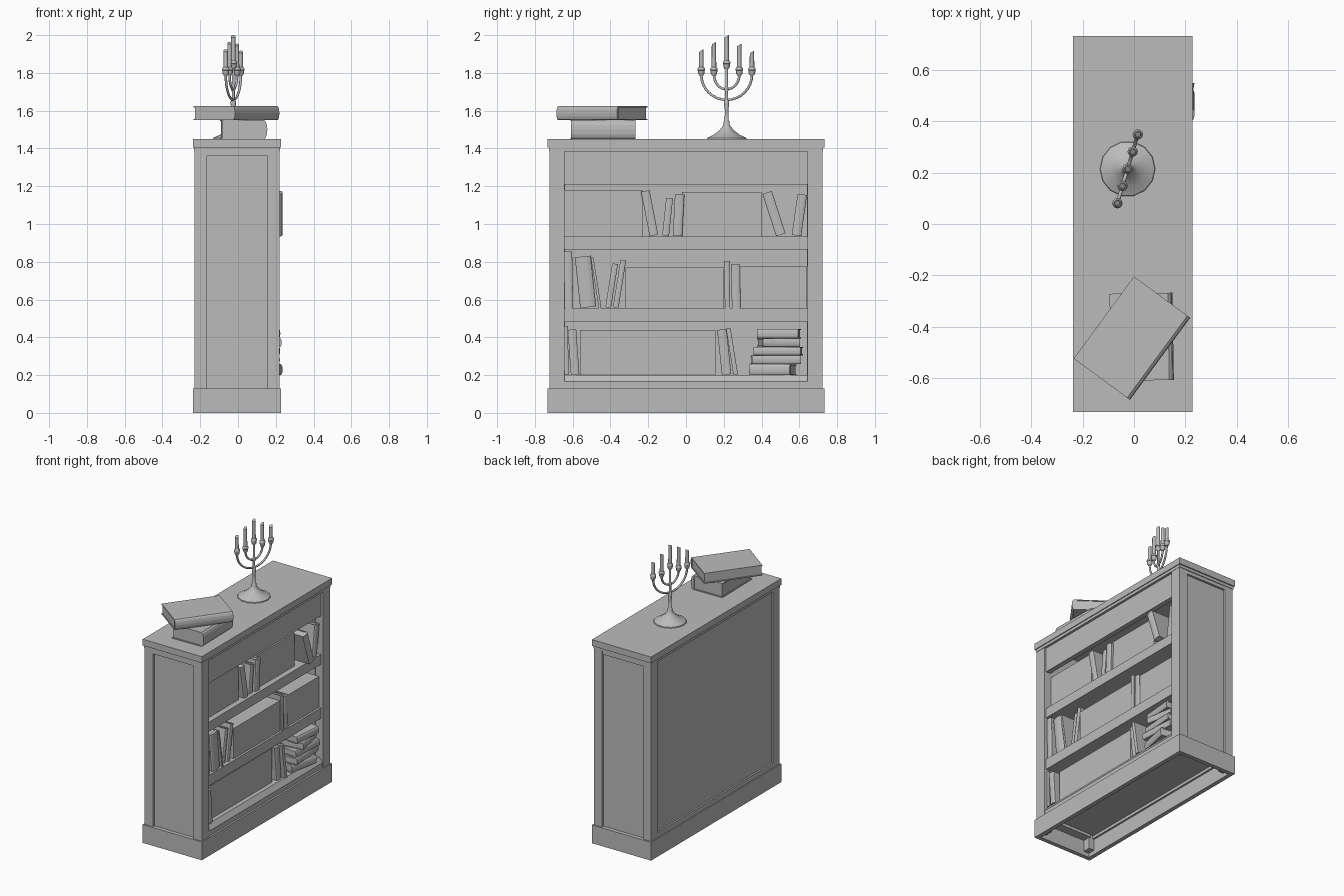
import bpy, bmesh, math
from mathutils import Vector, Matrix

cube = bpy.data.objects.get("Cube")
if cube:
    bpy.data.objects.remove(cube, do_unlink=True)

GREY = (0.5, 0.5, 0.5, 1)
mat = bpy.data.materials.new("plain grey")
mat.use_nodes = True
mat.diffuse_color = GREY
mat.node_tree.nodes["Principled BSDF"].inputs["Base Color"].default_value = GREY


def finish(name, bm, matrix=None, smooth=False):
    bmesh.ops.recalc_face_normals(bm, faces=bm.faces[:])
    mesh = bpy.data.meshes.new(name)
    bm.to_mesh(mesh)
    bm.free()
    mesh.materials.append(mat)
    obj = bpy.data.objects.new(name, mesh)
    bpy.context.scene.collection.objects.link(obj)
    if matrix:
        obj.matrix_world = matrix
    if smooth:
        bpy.ops.object.select_all(action='DESELECT')
        obj.select_set(True)
        bpy.context.view_layer.objects.active = obj
        bpy.ops.object.shade_smooth_by_angle(angle=math.radians(40))


def add_box(bm, x, y, z):
    size = Vector((x[1] - x[0], y[1] - y[0], z[1] - z[0]))
    mid = Vector((x[0] + x[1], y[0] + y[1], z[0] + z[1])) / 2
    bmesh.ops.create_cube(bm, size=1, matrix=Matrix.LocRotScale(mid, None, size))


def box(name, x, y, z):
    bm = bmesh.new()
    add_box(bm, x, y, z)
    finish(name, bm)


def add_prism(bm, points, z0, z1):
    face = bm.faces.new([bm.verts.new((x, y, z0)) for x, y in points])
    new = bmesh.ops.extrude_face_region(bm, geom=[face])["geom"]
    bmesh.ops.translate(bm, verts=[v for v in new if isinstance(v, bmesh.types.BMVert)],
                        vec=(0, 0, z1 - z0))
    # The extrusion may drop the starting cap, so restore it when missing
    open_edges = [e for e in bm.edges if e.is_boundary]
    if open_edges:
        bmesh.ops.holes_fill(bm, edges=open_edges)


def lathe(name, profile, at, sides=12):
    bm = bmesh.new()
    verts = [bm.verts.new((r, 0, z)) for r, z in profile]
    edges = [bm.edges.new(pair) for pair in zip(verts, verts[1:])]
    bmesh.ops.spin(bm, geom=verts + edges, cent=(0, 0, 0), axis=(0, 0, 1),
                   angle=2 * math.pi, steps=sides)
    bmesh.ops.remove_doubles(bm, verts=bm.verts[:], dist=0.0003)
    finish(name, bm, Matrix.Translation(at), True)


# Hollow plinth, corner posts and recessed end panels
for s, side in ((-1, "front"), (1, "rear")):
    def span(a, b):
        return sorted((s * a, s * b))
    box(side + "_plinth_end", (-.238, .228), span(.703, .733), (0, .13))
    box(side + "_end_panel", (-.17, .16), span(.64, .705), (.11, 1.39))
    box(side + "_end_top_rail", (-.17, .16), span(.64, .72), (1.36, 1.39))
    box(side + "_shelf_side_post", (.155, .22), span(.643, .722), (.03, 1.39))
    box(side + "_back_side_post", (-.23, -.165), span(.65, .722), (.03, 1.39))
for name, x in (("plinth_shelf_side", (.198, .228)), ("plinth_back_side", (-.238, -.208))):
    box(name, x, (-.703, .703), (0, .13))

# Back, shelves and rails
box("back_panel", (-.218, -.195), (-.65, .65), (.11, 1.39))
box("back_bottom_rail", (-.23, -.2), (-.65, .65), (.11, .165))
box("top_rail", (.17, .205), (-.645, .645), (1.21, 1.39))
box("bottom_board", (-.2, .19), (-.645, .645), (.13, .2))
box("middle_shelf", (-.2, .205), (-.645, .645), (.48, .555))
box("upper_shelf", (-.2, .205), (-.645, .645), (.865, .935))
bm = bmesh.new()
add_prism(bm, [(.185, .13), (.215, .13), (.215, .165), (.19, .2), (.185, .2)], -.643, .643)
finish("bottom_moulding", bm, Matrix.Rotation(math.pi / 2, 4, 'X'))

# Stepped top
box("top_step", (-.232, .222), (-.725, .725), (1.385, 1.408))
box("top_slab", (-.238, .228), (-.733, .733), (1.405, 1.45))

# Long rows of volumes
for i, (y0, y1, z0, z1, x1) in enumerate((
        (-.645, -.23, .935, 1.18, .165), (-.02, .4, .935, 1.17, .165),
        (-.32, .2, .555, .77, .19), (.285, .64, .555, .775, .19),
        (-.56, .155, .2, .44, .16))):
    box("book_row_%d" % (i + 1), (-.02, x1), (y0, y1), (z0, z1))


def book(name, matrix, depth, thick, height):
    # Rounded spine faces local +x; the book stands along local z
    bm = bmesh.new()
    h, c = thick / 2, min(.006, thick * .15)
    bulge = thick * .18
    spine = [(depth / 2 - bulge + bulge * math.cos(a), h * math.sin(a))
             for a in (math.radians(d) for d in range(-90, 91, 30))]
    inner = depth / 2 - bulge - c
    cover = [(-depth / 2, -h)] + spine + [(-depth / 2, h), (-depth / 2, h - c),
             (inner, h - c), (inner, c - h), (-depth / 2, c - h)]
    add_prism(bm, cover, 0, height)
    add_box(bm, (.006 - depth / 2, inner), (c - h, h - c), (.005, height - .005))
    finish(name, bm, matrix)


# Loose standing books: bottom y, shelf z, thickness, height, lean in degrees, spine x
standing = (
    (-.17, .935, .046, .24, 11, .19), (-.108, .935, .036, .2, -6, .18),
    (-.045, .935, .05, .22, -3, .19), (.502, .935, .052, .235, 18, .236),
    (.585, .935, .05, .22, -8, .2),
    (-.62, .555, .045, .3, 1, .2), (-.518, .555, .085, .27, 6, .2),
    (-.455, .555, .014, .27, 9, .2), (-.412, .555, .03, .235, -9, .18),
    (-.372, .555, .03, .255, -9, .19),
    (.22, .555, .028, .25, 1, .2), (.266, .555, .046, .23, 1, .2),
    (-.632, .2, .022, .26, 1, .2), (-.587, .2, .045, .24, 4, .2),
    (.215, .2, .05, .24, 6, .18), (.263, .2, .024, .25, 9, .2))
for i, (y, z, t, h, lean, x) in enumerate(standing):
    a = math.radians(lean)
    at = Matrix.Translation((x - .09, y, z + abs(math.sin(a)) * t / 2))
    book("standing_book_%d" % (i + 1), at @ Matrix.Rotation(a, 4, 'X'), .18, t, h)


def flat_book(name, at, angle, depth, thick, height):
    place = Matrix.Translation((at[0], at[1], at[2] + thick / 2))
    turn = Matrix.Rotation(math.radians(angle), 4, 'Z')
    lay = Matrix.Translation((0, -height / 2, 0)) @ Matrix.Rotation(-math.pi / 2, 4, 'X')
    book(name, place @ turn @ lay, depth, thick, height)


# Stack on the bottom shelf and pair on the top
z = .2
for i, (y, length, t, turn) in enumerate((
        (.46, .22, .058, -12), (.475, .26, .047, 3), (.488, .25, .045, -4),
        (.49, .2, .045, 10), (.492, .22, .05, -5))):
    flat_book("stacked_book_%d" % (i + 1), (.125, y, z), turn, .18, t, length)
    z += t
flat_book("lower_top_book", (.03, -.44, 1.45), 1, .245, .1, .34)
flat_book("upper_top_book", (-.008, -.445, 1.55), -36.3, .272, .074, .397)

# Candelabrum foot and stem
centre = Vector((-.025, .215, 0))
along = Vector((.04, .135, 0)).normalized()
lathe("candelabrum_stem", [(0, 1.45), (.108, 1.45), (.106, 1.456), (.07, 1.473), (.035, 1.5),
      (.017, 1.525), (.017, 1.54), (.011, 1.55), (.009, 1.6), (.014, 1.635), (.014, 1.65),
      (.008, 1.66), (.008, 1.7), (.012, 1.715), (.007, 1.73), (.007, 1.83), (0, 1.83)], centre, 14)


def candle(label, offset, base, top):
    at = centre + along * offset
    lathe(label + "_cup", [(0, base), (.01, base), (.017, base + .012), (.018, base + .028),
          (.02, base + .03), (.02, base + .037), (.014, base + .045), (0, base + .045)], at)
    bm = bmesh.new()
    bmesh.ops.create_cone(bm, cap_ends=True, segments=10, radius1=.0125, radius2=.0115,
                          depth=top - base - .04,
                          matrix=Matrix.Translation((0, 0, (top + base + .04) / 2)))
    # Melted, slanted tip
    for v in bm.verts:
        if v.co.z > top - .01:
            v.co.z -= .007 - v.co.y * .6
    finish(label + "_candle", bm, Matrix.Translation(at), True)


def arm(label, radius, bottom, end):
    curve = bpy.data.curves.new(label, 'CURVE')
    curve.dimensions = '3D'
    curve.bevel_depth, curve.bevel_resolution = .007, 1
    line = curve.splines.new('POLY')
    steps = 16
    line.points.add(steps)
    for i, p in enumerate(line.points):
        a = math.pi * i / steps
        pos = centre + along * (-radius * math.cos(a))
        p.co = (pos.x, pos.y, end - (end - bottom) * math.sin(a), 1)
    curve.materials.append(mat)
    bpy.context.scene.collection.objects.link(bpy.data.objects.new(label, curve))


arm("outer_arms", .14, 1.657, 1.79)
arm("inner_arms", .07, 1.713, 1.79)
for label, offset, base, top in (("far_front", -.14, 1.785, 1.925), ("near_front", -.07, 1.785, 1.965),
                                 ("middle", 0, 1.82, 2.0), ("near_rear", .07, 1.785, 1.955),
                                 ("far_rear", .14, 1.785, 1.918)):
    candle(label, offset, base, top)
